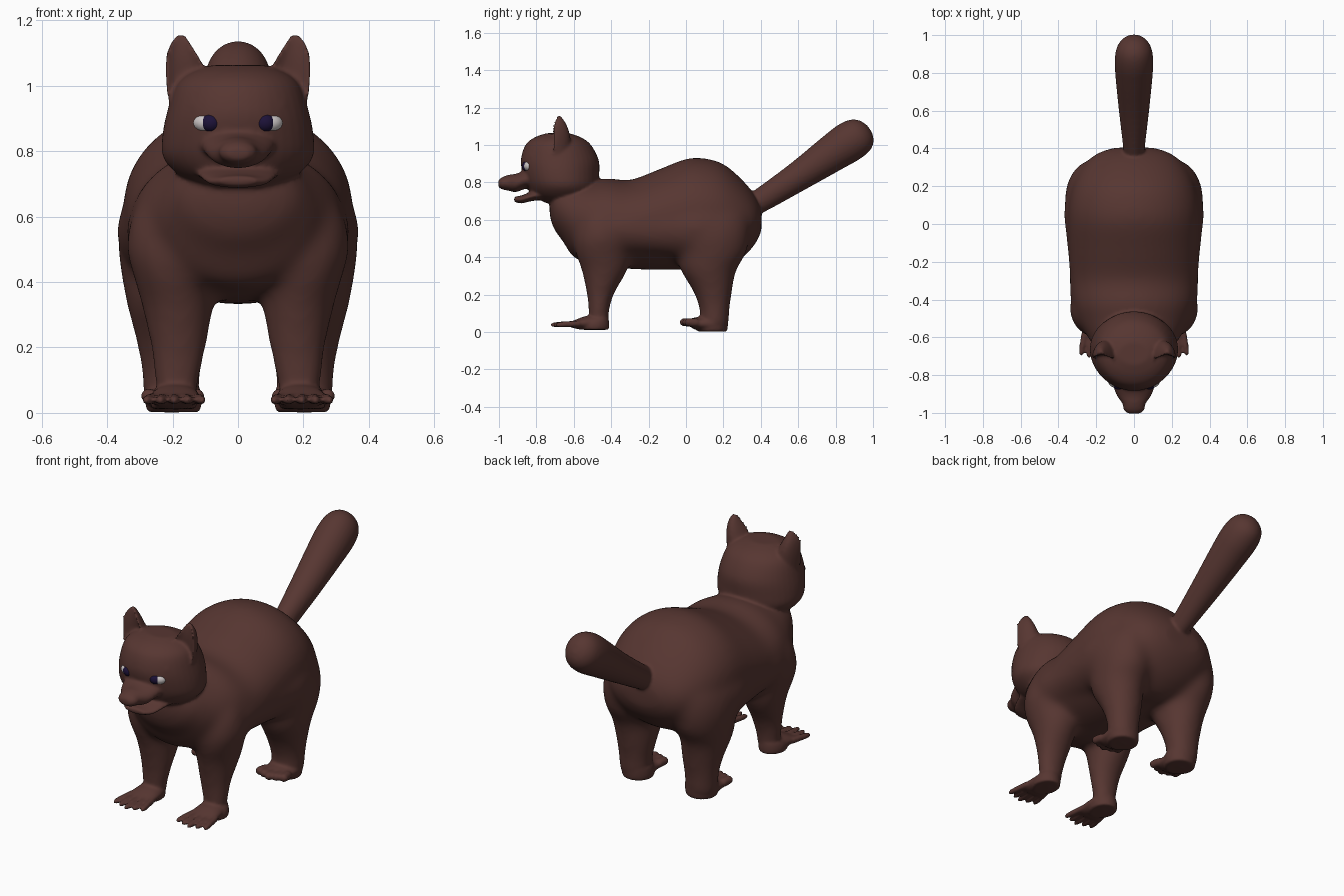
import bpy, bmesh, math
from mathutils import Vector

def material(name, rgb):
    m = bpy.data.materials.new(name)
    m.diffuse_color = (*rgb, 1)
    return m

BROWN = material("brown_fur", (0.095, 0.037, 0.031))
WHITE = material("eye_white", (0.6, 0.56, 0.56))
BLUE = material("eye_blue", (0.012, 0.006, 0.04))

def resample(rows, steps=5):
    """Catmull-Rom interpolation of section rows."""
    out = []
    for i in range(len(rows) - 1):
        p = [rows[max(i - 1, 0)], rows[i], rows[i + 1], rows[min(i + 2, len(rows) - 1)]]
        for k in range(steps):
            t = k / steps
            out.append([0.5 * (2*b + (c - a)*t + (2*a - 5*b + 4*c - d)*t*t + (3*b - a - 3*c + d)*t**3)
                        for a, b, c, d in zip(*p)])
    out.append(list(rows[-1]))
    return out

def loft(bm, rows, axis, n=28, dent=None):
    """rows: (x, y, z, half width, half depth). axis: direction of the loft."""
    a = Vector(axis).normalized()
    u = Vector((1, 0, 0)) if abs(a.x) < 0.9 else Vector((0, 1, 0))
    u = (u - a * u.dot(a)).normalized()
    v = a.cross(u)
    rings = []
    for x, y, z, ru, rv in resample(rows):
        ring = []
        for k in range(n):
            t = 2 * math.pi * k / n
            s = math.sin(t)
            if dent is not None and s < 0:
                s *= dent
            ring.append(bm.verts.new(Vector((x, y, z)) + u * ru * math.cos(t) + v * rv * s))
        rings.append(ring)
    for p, q in zip(rings, rings[1:]):
        for k in range(n):
            bm.faces.new((p[k], p[(k + 1) % n], q[(k + 1) % n], q[k]))
    bm.faces.new(rings[0][::-1])
    bm.faces.new(rings[-1])

def toe(bm, base, tip, r):
    """Short rounded finger."""
    b, t = Vector(base), Vector(tip)
    rows = [(*b.lerp(t, f), r * k, r * k) for f, k in ((0, 1), (0.6, 1), (0.88, 0.85), (1, 0.35))]
    loft(bm, rows, t - b, 12)

def skin(bm, name, voxel, iterations):
    """Fuse overlapping parts into one smooth skin."""
    bmesh.ops.recalc_face_normals(bm, faces=bm.faces[:])
    mesh = bpy.data.meshes.new(name)
    bm.to_mesh(mesh)
    bm.free()
    ob = bpy.data.objects.new(name, mesh)
    bpy.context.collection.objects.link(ob)
    mesh.materials.append(BROWN)
    rm = ob.modifiers.new("fuse", 'REMESH')
    rm.mode = 'VOXEL'
    rm.voxel_size = voxel
    rm.use_smooth_shade = True
    sm = ob.modifiers.new("soften", 'SMOOTH')
    sm.factor = 0.5
    sm.iterations = iterations
    return ob

Y, Z = (0, -1, 0), (0, 0, 1)

# Torso: y, centre z, half width, half height
bm = bmesh.new()
torso = [(-.73, .67, .07, .05), (-.705, .665, .155, .118), (-.66, .645, .205, .158), (-.60, .605, .245, .208),
         (-.52, .59, .29, .218), (-.42, .585, .322, .238), (-.30, .575, .335, .238), (-.15, .60, .345, .268),
         (0, .63, .35, .296), (.10, .635, .346, .294), (.20, .62, .325, .279), (.30, .605, .275, .21),
         (.37, .60, .205, .13), (.405, .60, .11, .06)]
loft(bm, [(0, y, z, w, h) for y, z, w, h in torso], Y, 40)

# Legs: z, x, y, half width, half depth
front = [(.70, .18, -.43, .09, .11), (.60, .195, -.445, .13, .135), (.50, .203, -.45, .137, .148),
         (.42, .197, -.447, .124, .143), (.33, .185, -.436, .11, .123), (.20, .182, -.458, .086, .073),
         (.10, .187, -.467, .07, .056), (.03, .19, -.467, .066, .055)]
hind = [(.70, .18, .13, .10, .19), (.62, .205, .12, .138, .215), (.52, .217, .12, .15, .22),
        (.42, .214, .135, .142, .187), (.33, .211, .12, .129, .15), (.22, .204, .142, .108, .106),
        (.12, .204, .153, .091, .081), (.05, .203, .15, .088, .081), (.004, .203, .145, .078, .073)]
# Flank joining shoulder and hip: y, half width
flank = [(-.50, .09), (-.40, .135), (-.25, .142), (-.10, .155), (.05, .17), (.18, .15), (.29, .085)]
for s in (-1, 1):
    for leg in (front, hind):
        loft(bm, [(s * x, y, z, w, d) for z, x, y, w, d in leg], Z)
    loft(bm, [(s * .20, y, .555, w, w) for y, w in flank], Y)

# Blend legs into torso first, then add the finer parts to that mesh
trunk = skin(bm, "trunk", 0.016, 22)
deps = bpy.context.evaluated_depsgraph_get()
bm = bmesh.new()
bm.from_object(trunk, deps)
bpy.data.objects.remove(trunk)

# Head, stacked upward: z, y, half width, half depth
head = [(.69, -.65, .12, .10), (.73, -.655, .185, .165), (.78, -.66, .228, .192), (.84, -.668, .232, .204),
        (.92, -.675, .217, .208), (1.0, -.683, .19, .175), (1.04, -.685, .145, .125), (1.063, -.685, .08, .06)]
loft(bm, [(0, y, z, w, d) for z, y, w, d in head], Z, 40)

# Muzzle and lower jaw with an open gap between
muzzle = [(-.78, .835, .13, .06), (-.86, .815, .11, .05), (-.91, .797, .09, .049), (-.95, .798, .062, .042),
          (-.985, .795, .054, .032), (-1.004, .793, .03, .016)]
jaw = [(-.74, .738, .14, .03), (-.82, .727, .12, .026), (-.88, .709, .096, .021), (-.919, .71, .054, .015)]
for part in (muzzle, jaw):
    loft(bm, [(0, y, z, w, h) for y, z, w, h in part], Y)

# Tail, thickening to a round end
tail = [(.33, .665, .055, .06), (.41, .71, .058, .065), (.60, .832, .08, .08), (.78, .955, .098, .1),
        (.87, 1.015, .102, .108), (.93, 1.053, .09, .098), (.965, 1.075, .06, .068), (.982, 1.085, .02, .025)]
loft(bm, [(0, *r) for r in tail], (0, .83, .56))

for s in (-1, 1):
    # Ear, hollow on the front
    ear = [(.955, .145, -.715, .07, .10), (1.03, .156, -.722, .067, .105), (1.08, .168, -.722, .054, .095),
           (1.12, .175, -.712, .037, .068), (1.158, .175, -.692, .012, .022)]
    loft(bm, [(s * x, y, z, w, d) for z, x, y, w, d in ear], Z, 24, dent=-.3)
    # Brow
    toe(bm, (s * .02, -.848, .935), (s * .15, -.80, .937), .03)
    # Soles: z, y, half width, half depth
    sole = [(.012, -.49, .068, .078), (.04, -.49, .072, .08), (.07, -.475, .062, .062)]
    hind_sole = [(.002, .142, .08, .078), (.03, .142, .086, .082), (.07, .146, .084, .08)]
    for p in (sole, hind_sole):
        loft(bm, [(s * .197, y, z, w, d) for z, y, w, d in p], Z)
    # Paws: y, x, z, half width, half height
    paw = [(-.47, .19, .052, .068, .042), (-.54, .192, .048, .076, .036),
           (-.59, .195, .042, .08, .024), (-.615, .195, .04, .07, .014)]
    hind_paw = [(.15, .203, .045, .085, .045), (.07, .20, .045, .085, .037), (.03, .20, .047, .08, .026)]
    for p in (paw, hind_paw):
        loft(bm, [(s * x, y, z, w, h) for y, x, z, w, h in p], Y)
    # Toes
    for i in range(-2, 3):
        reach = .014 * abs(i)
        toe(bm, (s * (.195 + i * .033), -.57, .045), (s * (.195 + i * .043), -.726 + reach, .038), .0165)
        toe(bm, (s * (.20 + i * .034), .06, .05), (s * (.20 + i * .039), -.034 + reach, .053), .023)

skin(bm, "animal_body", 0.008, 6)

# Eyes
def ball(name, loc, scale, mat):
    bpy.ops.mesh.primitive_uv_sphere_add(segments=24, ring_count=16, radius=1, location=loc)
    o = bpy.context.object
    o.name, o.scale = name, scale
    o.data.materials.append(mat)
    bpy.ops.object.shade_smooth()

for s, side in ((-1, "right"), (1, "left")):
    ball(side + "_eyeball", (s * .092, -.832, .887), (.045, .036, .032), WHITE)
    ball(side + "_iris", (s * .082, -.849, .887), (.032, .028, .029), BLUE)
